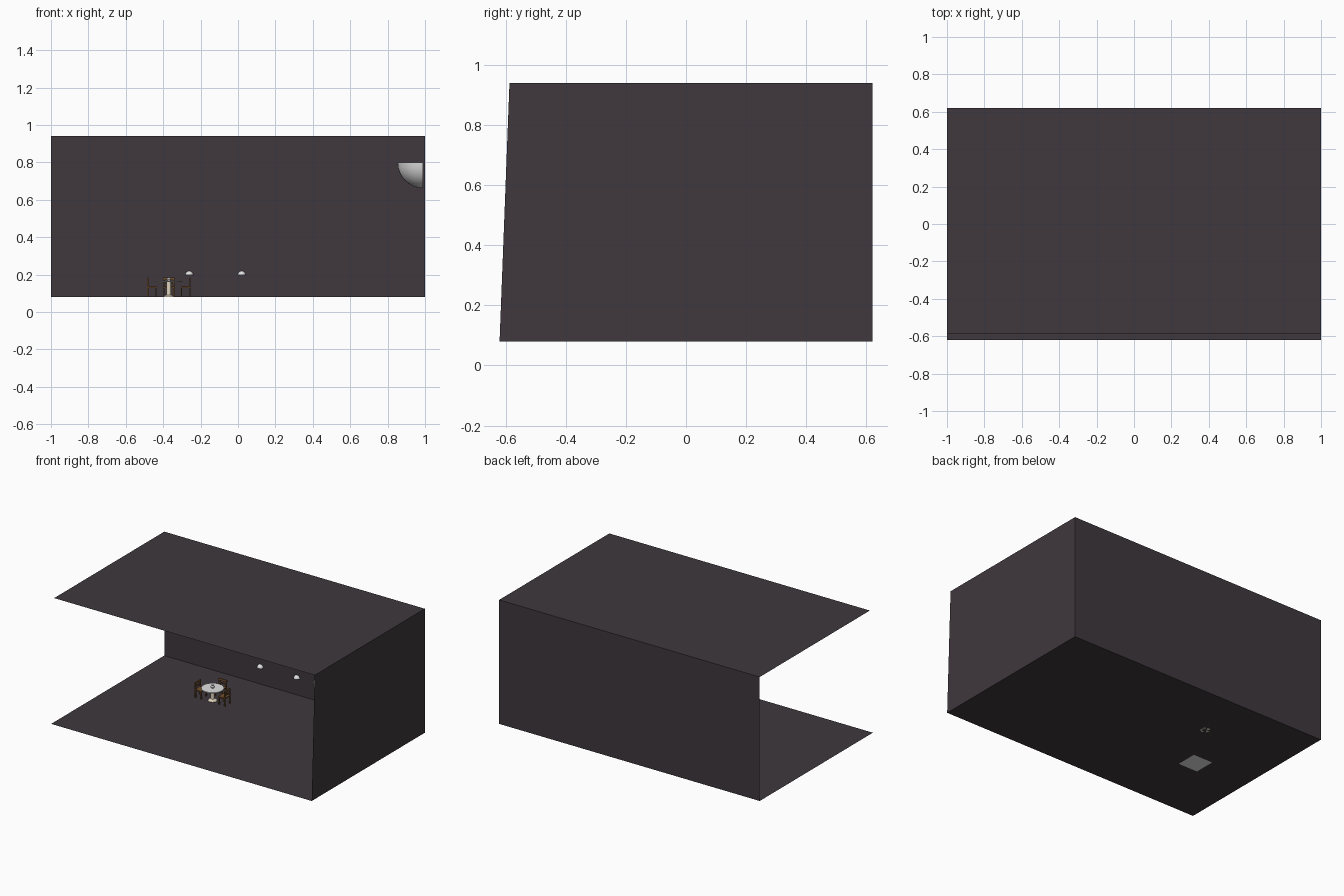
import bpy, bmesh, math
from mathutils import Vector, Matrix

if "Cube" in bpy.data.objects:
    bpy.data.objects.remove(bpy.data.objects["Cube"])

def mat(name, c):
    m = bpy.data.materials.new(name)
    m.diffuse_color = (*c, 1)
    m.use_nodes = True
    m.node_tree.nodes["Principled BSDF"].inputs["Base Color"].default_value = m.diffuse_color
    return m

DARK = mat("dark plum wall", (0.05, 0.039, 0.047))
WHITE = mat("light grey", (0.75, 0.75, 0.75))
CREAM = mat("cream", (0.75, 0.66, 0.52))
WOOD = mat("brown wood", (0.17, 0.08, 0.025))

def finish(bm, name, material, smooth=False):
    me = bpy.data.meshes.new(name)
    bm.to_mesh(me)
    bm.free()
    me.materials.append(material)
    for p in me.polygons:
        p.use_smooth = smooth
    ob = bpy.data.objects.new(name, me)
    bpy.context.collection.objects.link(ob)
    return ob

def sheet(name, pts, material):
    bm = bmesh.new()
    bm.faces.new([bm.verts.new(p) for p in pts])
    return finish(bm, name, material)

# Room: four thin sheets, left and front open, front edge leaning back
Z0, Z1, YB, YF, YT = 0.08, 0.94, 0.62, -0.62, -0.587
sheet("floor", [(-1, YF, Z0), (1, YF, Z0), (1, YB, Z0), (-1, YB, Z0)], DARK)
sheet("ceiling", [(-1, YT, Z1), (1, YT, Z1), (1, YB, Z1), (-1, YB, Z1)], DARK)
sheet("back_wall", [(-1, YB, Z0), (1, YB, Z0), (1, YB, Z1), (-1, YB, Z1)], DARK)
sheet("right_wall", [(1, YF, Z0), (1, YB, Z0), (1, YB, Z1), (1, YT, Z1)], DARK)

# Loose grey panel below the floor
h = 0.078
sheet("lower_panel", [(-0.5 - h, -h, 0), (-0.5 + h, -h, 0), (-0.5 + h, h, 0), (-0.5 - h, h, 0)], WHITE)

# Quarter-sphere wall lights; cut directions remove the rest of the sphere
def quarter_bowl(name, centre, r, cuts, sy=1):
    bm = bmesh.new()
    bmesh.ops.create_uvsphere(bm, u_segments=32, v_segments=16, radius=r)
    for n in cuts:
        geom = bm.verts[:] + bm.edges[:] + bm.faces[:]
        bmesh.ops.bisect_plane(bm, geom=geom, dist=1e-5, plane_co=(0, 0, 0), plane_no=n, clear_outer=True)
    bmesh.ops.translate(bm, vec=centre, verts=bm.verts)
    return finish(bm, name, WHITE, True)

quarter_bowl("wall_bowl_light", (0.99, -0.35, 0.80), 0.138, [(0, 0, 1), (1, 0, 0)])
for i, x in enumerate((-0.26, 0.02)):
    quarter_bowl(f"small_dome_light_{i}", (x, 0.618, 0.197), 0.022, [(0, 0, -1), (0, 1, 0)])

# Turned parts from (radius, height) profiles
TX, TY = -0.37, 0.25
def lathe(name, profile, material, loc, n=24):
    bm = bmesh.new()
    vs = [bm.verts.new((r, 0, z)) for r, z in profile]
    es = [bm.edges.new(p) for p in zip(vs, vs[1:])]
    bmesh.ops.spin(bm, geom=vs + es, cent=(0, 0, 0), axis=(0, 0, 1), angle=math.tau, steps=n)
    bmesh.ops.remove_doubles(bm, verts=bm.verts, dist=1e-5)
    bmesh.ops.recalc_face_normals(bm, faces=bm.faces)
    bmesh.ops.translate(bm, vec=loc, verts=bm.verts)
    return finish(bm, name, material)

# Table
lathe("table_pedestal", [(0, 0), (0.03, 0), (0.026, 0.006), (0.012, 0.012), (0.012, 0.08), (0, 0.08)],
      CREAM, (TX, TY, Z0))
lathe("table_top", [(0, 0.08), (0.072, 0.08), (0.072, 0.086), (0, 0.086)], WHITE, (TX, TY, Z0))
lathe("table_vase", [(0, 0), (0.008, 0), (0.013, 0.008), (0.006, 0.016), (0.01, 0.022), (0, 0.02)],
      WHITE, (TX, TY, Z0 + 0.086), 12)

# Chairs facing the table
def box(bm, c, s):
    bmesh.ops.create_cube(bm, size=1, matrix=Matrix.Translation(c) @ Matrix.Diagonal((*s, 1)))

for name, angle in (("right_chair", 0), ("back_chair", 90), ("left_chair", 180)):
    bm = bmesh.new()
    box(bm, (0.09, 0, 0.052), (0.052, 0.06, 0.007))
    for y in (-0.026, 0.026):
        box(bm, (0.068, y, 0.025), (0.007, 0.007, 0.05))
        box(bm, (0.113, y, 0.05), (0.007, 0.007, 0.1))
    box(bm, (0.113, 0, 0.097), (0.007, 0.062, 0.014))
    box(bm, (0.113, 0, 0.075), (0.005, 0.055, 0.007))
    bmesh.ops.transform(bm, verts=bm.verts,
                        matrix=Matrix.Translation((TX, TY, Z0)) @ Matrix.Rotation(math.radians(angle), 4, 'Z'))
    finish(bm, name, WOOD)
